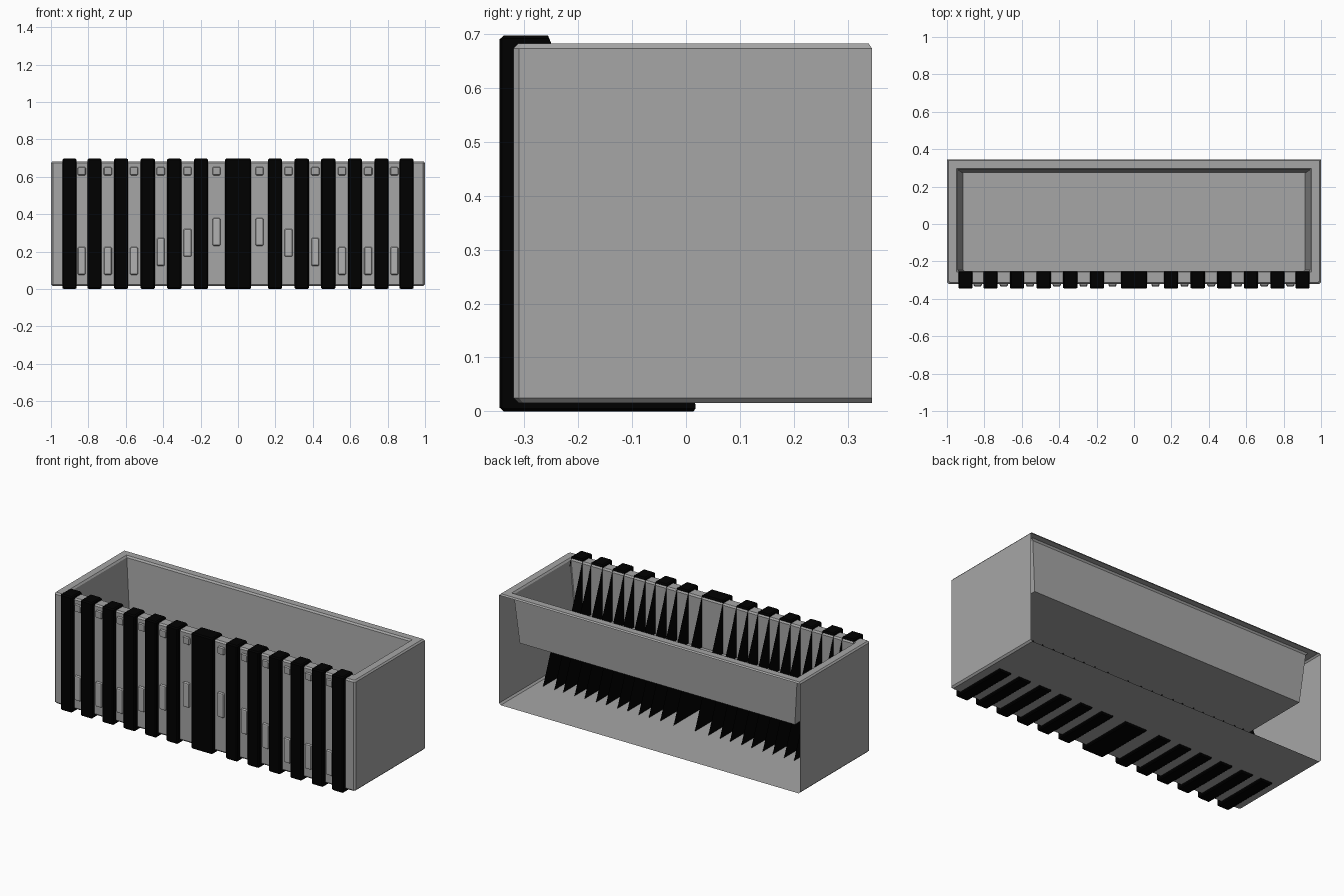
import bpy, bmesh

if "Cube" in bpy.data.objects:
    bpy.data.objects.remove(bpy.data.objects["Cube"])


def material(name, v):
    m = bpy.data.materials.new(name)
    m.diffuse_color = (v, v, v, 1)
    m.use_nodes = True
    m.node_tree.nodes["Principled BSDF"].inputs["Base Color"].default_value = m.diffuse_color
    return m


black = material("black", 0.0)
grey = material("grey", 0.38)
light_grey = material("light_grey", 0.44)


def finish(name, bm, mat):
    bmesh.ops.recalc_face_normals(bm, faces=bm.faces[:])
    me = bpy.data.meshes.new(name)
    bm.to_mesh(me)
    bm.free()
    ob = bpy.data.objects.new(name, me)
    bpy.context.collection.objects.link(ob)
    me.materials.append(mat)
    return ob


def bridge(bm, a, b, skip=()):
    n = len(a)
    for i in range(n):
        if i not in skip:
            j = (i + 1) % n
            bm.faces.new((a[i], a[j], b[j], b[i]))


# Housing: thin shell, open at the back, with a rim and a sunken tray
bm = bmesh.new()
# half width, front y, back y, z, front corner chamfer
sections = [
    (0.990, -0.310, 0.345, 0.015, 0.008),
    (1.000, -0.320, 0.345, 0.025, 0.010),
    (1.000, -0.320, 0.345, 0.673, 0.010),
    (0.992, -0.312, 0.339, 0.682, 0.008),
    (0.950, -0.257, 0.298, 0.682, 0.004),
    (0.942, -0.250, 0.290, 0.672, 0.004),
    (0.914, -0.250, 0.272, 0.380, 0.004),
]
rings = []
for x, y0, y1, z, c in sections:
    pts = [(-x, y1), (-x, y0 + c), (-x + c, y0), (x - c, y0), (x, y0 + c), (x, y1)]
    rings.append([bm.verts.new((px, py, z)) for px, py in pts])
for k in range(len(rings) - 1):
    bridge(bm, rings[k], rings[k + 1], skip=(5,) if k < 2 else ())
bm.faces.new(rings[0])
bm.faces.new(rings[-1])
finish("housing", bm, grey)


# Black C-shaped straps, whose side webs run diagonally inside the housing
def strap(name, cx, half):
    def outline(d):
        return [(0.018, 0.011), (0.018, 0.006), (0.014, d), (-0.338, d),
                (-0.346 + d, 0.007), (-0.346 + d, 0.690), (-0.338, 0.697 - d),
                (-0.256, 0.697 - d), (-0.253, 0.690)]
    inner = [(-0.253, 0.683), (-0.319, 0.683), (-0.319, 0.013), (0.016, 0.013)]
    bm = bmesh.new()
    c = 0.007
    rings = []
    for x, d in ((-half, c - 0.002), (-half + c, 0), (half - c, 0), (half, c - 0.002)):
        rings.append([bm.verts.new((cx + x, y, z)) for y, z in outline(d) + inner])
    for a, b in zip(rings, rings[1:]):
        bridge(bm, a, b)
    for r in (rings[0], rings[-1]):
        bm.faces.new(r[:9])
    finish(name, bm, black)


strap("centre_strap", 0, 0.07)
for i, x in enumerate((0.198, 0.341, 0.483, 0.625, 0.767, 0.901)):
    for s in (-1, 1):
        strap(f"strap_{i}_{'left' if s < 0 else 'right'}", s * x, 0.038)


# Raised studs and levers between the straps, with rounded-over edges
def raised(name, cx, cz, w, h, depth, mat):
    bm = bmesh.new()
    rings = []
    for y, d in ((-0.318, 0), (-0.326, 0), (-0.323 - depth * 0.7, 0.003), (-0.320 - depth, 0.009)):
        hx, hz, c = w / 2 - d, h / 2 - d, 0.005
        pts = [(-hx + c, -hz), (hx - c, -hz), (hx, -hz + c), (hx, hz - c),
               (hx - c, hz), (-hx + c, hz), (-hx, hz - c), (-hx, -hz + c)]
        rings.append([bm.verts.new((cx + px, y, cz + pz)) for px, pz in pts])
    for a, b in zip(rings, rings[1:]):
        bridge(bm, a, b)
    bm.faces.new(rings[0])
    bm.faces.new(rings[-1])
    finish(name, bm, mat)


levers = ((0.115, 0.305), (0.270, 0.247), (0.413, 0.198),
          (0.556, 0.150), (0.696, 0.150), (0.836, 0.150))
for i, (x, z) in enumerate(levers):
    for s in (-1, 1):
        side = "left" if s < 0 else "right"
        raised(f"stud_{i}_{side}", s * x, 0.630, 0.044, 0.044, 0.012, grey)
        raised(f"lever_{i}_{side}", s * x, z, 0.042, 0.148, 0.014, light_grey)
